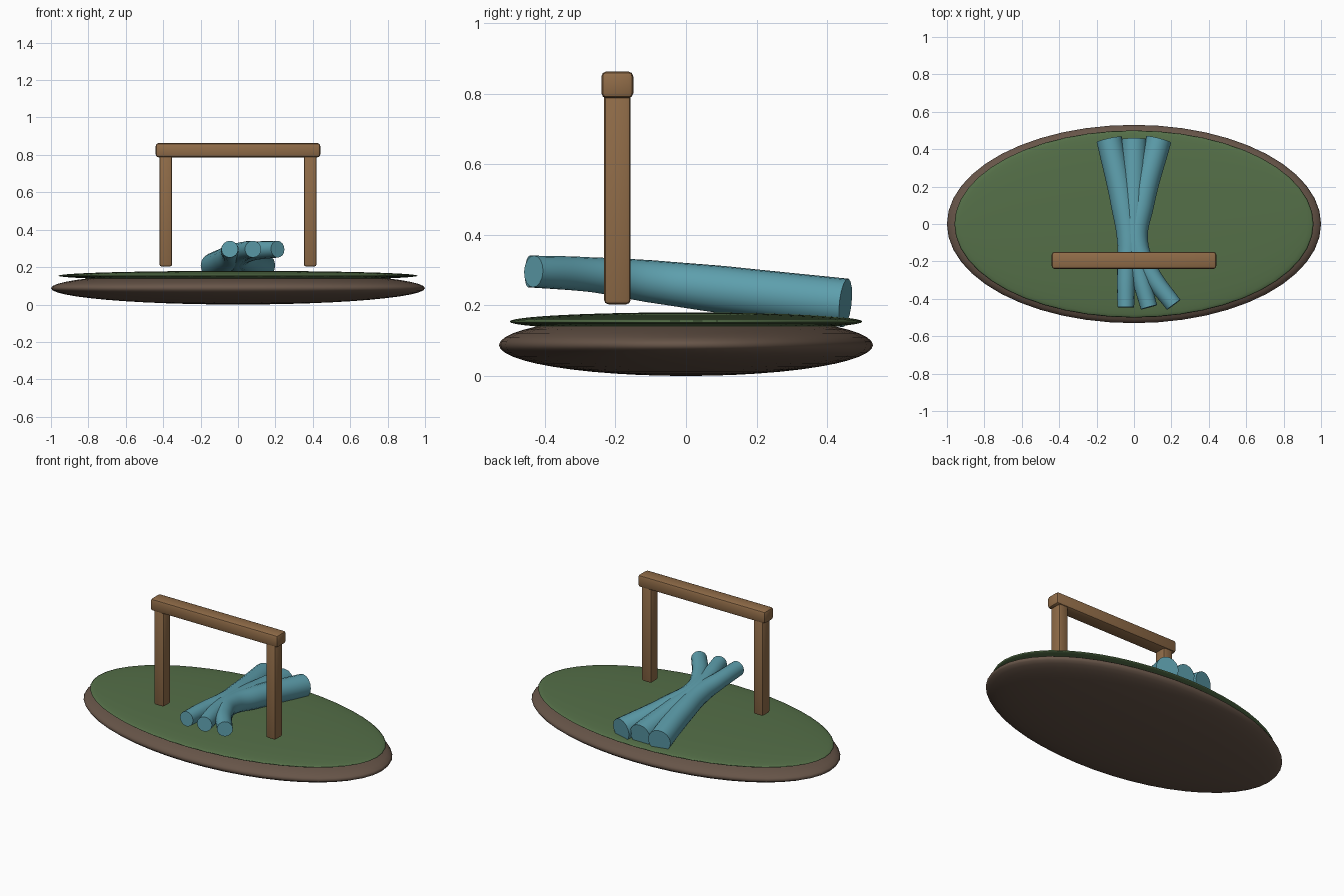
import bpy

if "Cube" in bpy.data.objects:
    bpy.data.objects.remove(bpy.data.objects["Cube"])


def material(name, rgb):
    m = bpy.data.materials.new(name)
    m.diffuse_color = (*rgb, 1)
    m.use_nodes = True
    m.node_tree.nodes["Principled BSDF"].inputs["Base Color"].default_value = m.diffuse_color
    return m


earth = material("earth brown", (0.135, 0.09, 0.065))
grass = material("grass green", (0.09, 0.16, 0.065))
wood = material("wood brown", (0.28, 0.15, 0.065))
water = material("water blue", (0.11, 0.345, 0.415))


def finish(ob, name, mat, angle):
    ob.name = name
    ob.data.materials.clear()
    ob.data.materials.append(mat)
    bpy.ops.object.shade_smooth_by_angle(angle=angle)


def disc(name, mat, z, radii):
    bpy.ops.mesh.primitive_uv_sphere_add(segments=48, ring_count=24, radius=1)
    ob = bpy.context.object
    ob.scale = radii
    ob.location.z = z
    bpy.ops.object.transform_apply(location=True, scale=True)
    # High limit keeps the thin rim smooth
    finish(ob, name, mat, 3.1)


def beam(name, low, high, bevel):
    bpy.ops.mesh.primitive_cube_add(
        size=1, location=[(a + b) / 2 for a, b in zip(low, high)])
    ob = bpy.context.object
    ob.scale = [b - a for a, b in zip(low, high)]
    bpy.ops.object.transform_apply(location=False, scale=True)
    mod = ob.modifiers.new("rounded edges", 'BEVEL')
    mod.width = bevel
    mod.segments = 2
    bpy.ops.object.modifier_apply(modifier=mod.name)
    finish(ob, name, wood, 0.6)


def stream(name, points):
    # Tapered tube: each point is x, y, z, radius
    cu = bpy.data.curves.new(name, 'CURVE')
    cu.dimensions = '3D'
    cu.bevel_depth = 0.05
    cu.bevel_resolution = 6
    cu.resolution_u = 8
    cu.use_fill_caps = True
    sp = cu.splines.new('BEZIER')
    sp.bezier_points.add(len(points) - 1)
    for bp, (x, y, z, r) in zip(sp.bezier_points, points):
        bp.co = (x, y, z)
        bp.radius = r / 0.05
        bp.handle_left_type = bp.handle_right_type = 'AUTO'
    ob = bpy.data.objects.new(name, cu)
    bpy.context.collection.objects.link(ob)
    bpy.ops.object.select_all(action='DESELECT')
    ob.select_set(True)
    bpy.context.view_layer.objects.active = ob
    bpy.ops.object.convert(target='MESH')
    finish(bpy.context.object, name, water, 0.6)


# Ground island
disc("earth_base", earth, 0.0875, (1.0, 0.53, 0.0875))
disc("grass_top", grass, 0.154, (0.96, 0.5, 0.026))

# Wooden gate
for side, label in ((-1, "left"), (1, "right")):
    x = side * 0.386
    beam(label + "_post", (x - 0.034, -0.232, 0.203), (x + 0.034, -0.157, 0.81), 0.012)
beam("top_beam", (-0.44, -0.24, 0.787), (0.44, -0.149, 0.863), 0.015)

# Three streams meeting beneath the gate: (name, x at front, bend, waist, middle, back)
for name, y0, xs in (
    ("left_stream", -0.445, (-0.044, -0.042, -0.03, -0.056, -0.132)),
    ("middle_stream", -0.445, (0.08, 0.032, 0.0, 0.0, 0.0)),
    ("right_stream", -0.432, (0.212, 0.092, 0.016, 0.04, 0.132)),
):
    stream(name, [
        (xs[0], y0, 0.296, 0.045),
        (xs[1], -0.27, 0.287, 0.049),
        (xs[2], -0.1, 0.268, 0.06),
        (xs[3], 0.1, 0.245, 0.067),
        (xs[4], 0.452, 0.207, 0.069),
    ])
